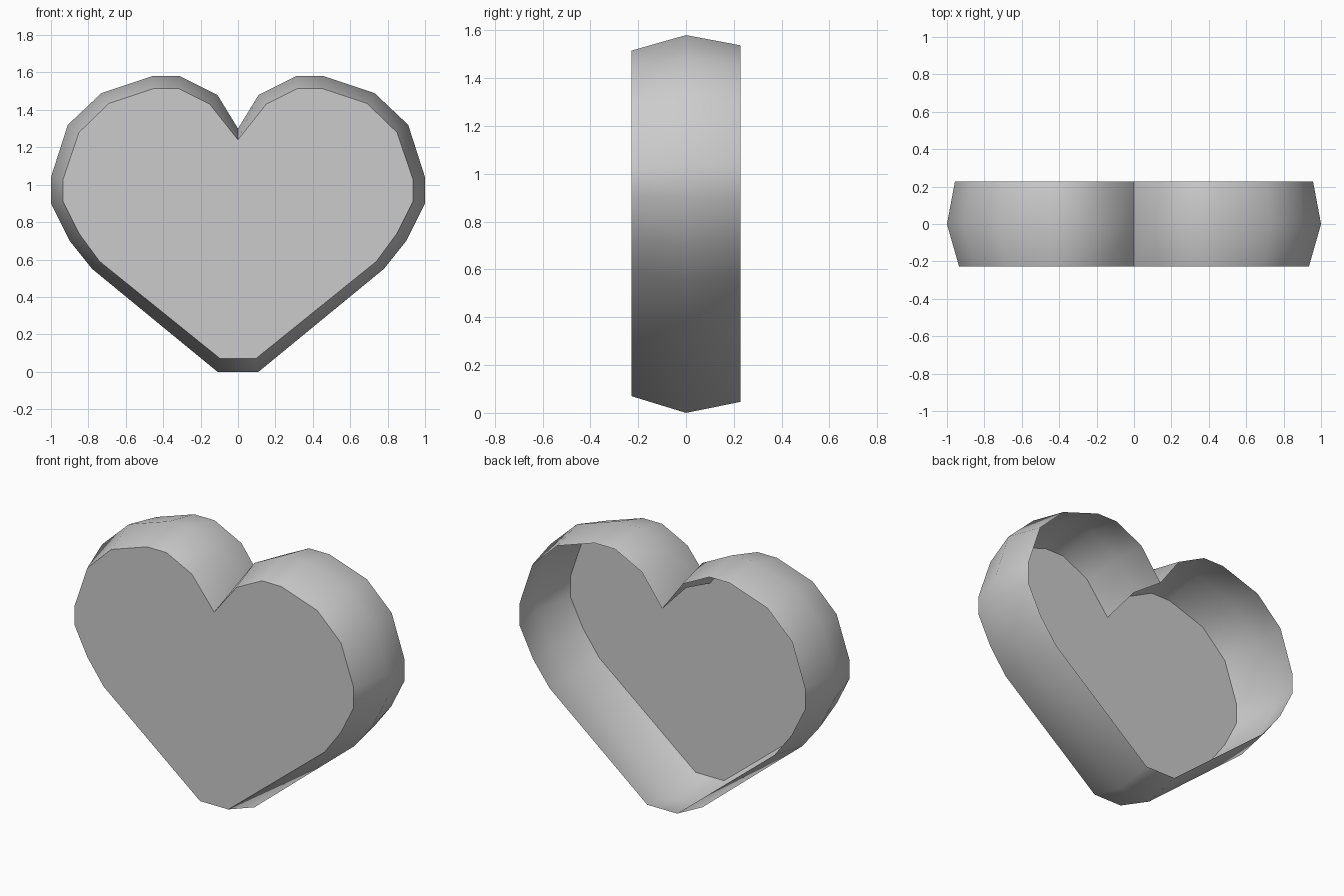
import bpy
import bmesh
import math

cube = bpy.data.objects.get("Cube")
if cube:
    bpy.data.objects.remove(cube, do_unlink=True)

# One plain grey for the whole shell
grey = bpy.data.materials.new("plain_grey")
grey.use_nodes = True
colour = (0.6, 0.6, 0.6, 1)
grey.diffuse_color = colour
grey.node_tree.nodes["Principled BSDF"].inputs["Base Color"].default_value = colour

# Half outlines (x, z) from the notch down to the tip
ridge = [(0, 1.30), (.11, 1.48), (.31, 1.58), (.46, 1.58), (.73, 1.49), (.91, 1.32),
         (1, 1.04), (1, .90), (.90, .70), (.78, .55), (.11, 0)]
front = [(0, 1.24), (.15, 1.43), (.32, 1.515), (.45, 1.515), (.69, 1.435), (.85, 1.28),
         (.935, 1.03), (.935, .91), (.85, .74), (.74, .59), (.095, .07)]
# The back rim tapers in less than the front
back = [(a + (c - a) * .66, b + (d - b) * .66) for (a, b), (c, d) in zip(ridge, front)]


def add_loop(bm, half, y):
    """Mirror a half outline into a closed ring of vertices."""
    outline = half + [(-x, z) for x, z in reversed(half[1:])]
    return [bm.verts.new((x, y, z)) for x, z in outline]


# Side walls, a closed front and an open back
bm = bmesh.new()
rings = [add_loop(bm, h, y) for h, y in ((front, -.228), (ridge, 0), (back, .228))]
count = len(rings[0])
for near, far in zip(rings, rings[1:]):
    for i in range(count):
        j = (i + 1) % count
        bm.faces.new((near[i], far[i], far[j], near[j]))
bm.faces.new(rings[0])
bm.normal_update()

mesh = bpy.data.meshes.new("heart_shell")
bm.to_mesh(mesh)
bm.free()
mesh.materials.append(grey)
heart = bpy.data.objects.new("heart_shell", mesh)
bpy.context.collection.objects.link(heart)

# Smooth walls with a crisp front edge and notch
bpy.ops.object.select_all(action="DESELECT")
heart.select_set(True)
bpy.context.view_layer.objects.active = heart
bpy.ops.object.shade_smooth_by_angle(angle=math.radians(50))
